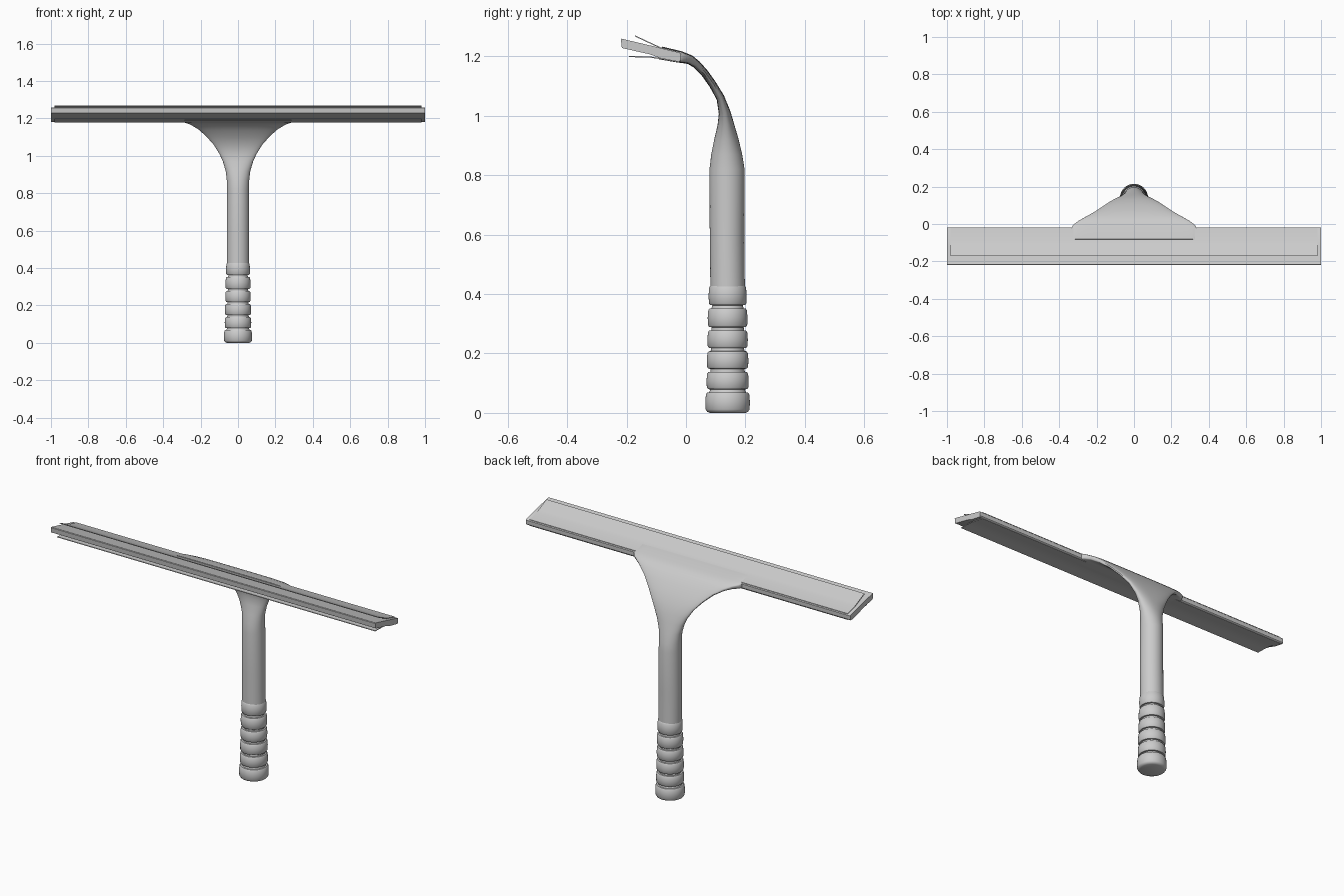
import bpy, bmesh
from math import cos, sin, pi, radians

if "Cube" in bpy.data.objects:
    bpy.data.objects.remove(bpy.data.objects["Cube"])


def finish(name, bm, angle=35):
    bmesh.ops.recalc_face_normals(bm, faces=bm.faces)
    me = bpy.data.meshes.new(name)
    bm.to_mesh(me)
    bm.free()
    ob = bpy.data.objects.new(name, me)
    bpy.context.collection.objects.link(ob)
    bpy.ops.object.select_all(action='DESELECT')
    ob.select_set(True)
    bpy.context.view_layer.objects.active = ob
    bpy.ops.object.shade_smooth_by_angle(angle=radians(angle))
    return ob


def loft(name, sections, n=48):
    """Sections: centre y, z, half width, half thickness, tilt (deg), squareness."""
    bm = bmesh.new()
    rings = []
    for y, z, w, t, tilt, p in sections:
        ring = []
        for i in range(n):
            a = 2 * pi * i / n
            c, s = cos(a), sin(a)
            u = w * abs(c) ** (2 / p) * (1 if c >= 0 else -1)
            v = t * abs(s) ** (2 / p) * (1 if s >= 0 else -1)
            k = radians(tilt)
            ring.append(bm.verts.new((u, y + v * cos(k), z + v * sin(k))))
        rings.append(ring)
    for a, b in zip(rings, rings[1:]):
        for i in range(n):
            j = (i + 1) % n
            bm.faces.new((a[i], a[j], b[j], b[i]))
    bm.faces.new(rings[0])
    bm.faces.new(rings[-1])
    return finish(name, bm)


def extrude(name, outline, half):
    """Extrude a closed (y, z) outline along x."""
    bm = bmesh.new()
    a, b = [[bm.verts.new((x, y, z)) for y, z in outline] for x in (-half, half)]
    for i in range(len(a)):
        j = (i + 1) % len(a)
        bm.faces.new((a[i], a[j], b[j], b[i]))
    bm.faces.new(a)
    bm.faces.new(b)
    return finish(name, bm)


def strip(name, path, thick, half):
    return extrude(name, path + [(y, z - thick) for y, z in reversed(path)], half)


# Ribbed grip: stacked rounded rings separated by grooves
cy = 0.14
edges = [0.0, 0.074, 0.143, 0.213, 0.283, 0.357, 0.434]
radii = [0.075, 0.071, 0.07, 0.068, 0.067, 0.064]
grip = []
for i, r in enumerate(radii):
    lo, hi = edges[i], edges[i + 1]
    if i == 0:
        prof = [(0.0, r * 0.8), (0.004, r - 0.006), (0.012, r - 0.001)]
    else:
        prof = [(lo + 0.005, r - 0.013), (lo + 0.006, r - 0.005), (lo + 0.012, r - 0.001)]
    prof += [((lo + hi) / 2, r), (hi - 0.012, r - 0.002),
             (hi - 0.006, r - 0.006), (hi - 0.005, r - 0.013)]
    grip += [(cy, z, rr, rr, 0, 2) for z, rr in prof]
loft("grip", grip)

# Shaft flowing into the flattened, curved, flared neck and clamp
loft("handle_neck", [
    (0.140, 0.42, 0.060, 0.058, 0, 2),
    (0.138, 0.60, 0.060, 0.058, 0, 2),
    (0.138, 0.82, 0.059, 0.059, 0, 2),
    (0.137, 0.87, 0.060, 0.052, 0, 2),
    (0.136, 0.92, 0.066, 0.041, 0, 2.1),
    (0.134, 0.97, 0.081, 0.028, 5, 2.3),
    (0.130, 1.01, 0.099, 0.020, 12, 2.6),
    (0.116, 1.06, 0.130, 0.014, 25, 3),
    (0.090, 1.105, 0.170, 0.013, 33, 3),
    (0.063, 1.143, 0.212, 0.013, 39, 3),
    (0.036, 1.172, 0.258, 0.014, 48, 4),
    (0.014, 1.188, 0.297, 0.016, 64, 5),
    (-0.006, 1.194, 0.325, 0.018, 74, 6),
    (-0.022, 1.198, 0.334, 0.020, 77, 8),
    (-0.086, 1.211, 0.335, 0.022, 77, 9),
])

# Rubber blade, thicker at its root and tip
extrude("rubber_blade", [
    (-0.022, 1.212), (-0.120, 1.236), (-0.217, 1.259), (-0.219, 1.256),
    (-0.216, 1.229), (-0.213, 1.227), (-0.120, 1.206), (-0.085, 1.193),
    (-0.024, 1.181), (-0.019, 1.186), (-0.018, 1.208)], 1.0)

# Thin flared lips above and below the blade
strip("upper_lip", [(-0.022, 1.215), (-0.085, 1.230), (-0.105, 1.239),
                    (-0.171, 1.270)], 0.004, 0.98)
strip("lower_lip", [(-0.024, 1.183), (-0.085, 1.194), (-0.120, 1.199),
                    (-0.150, 1.200), (-0.192, 1.201)], 0.004, 0.98)
